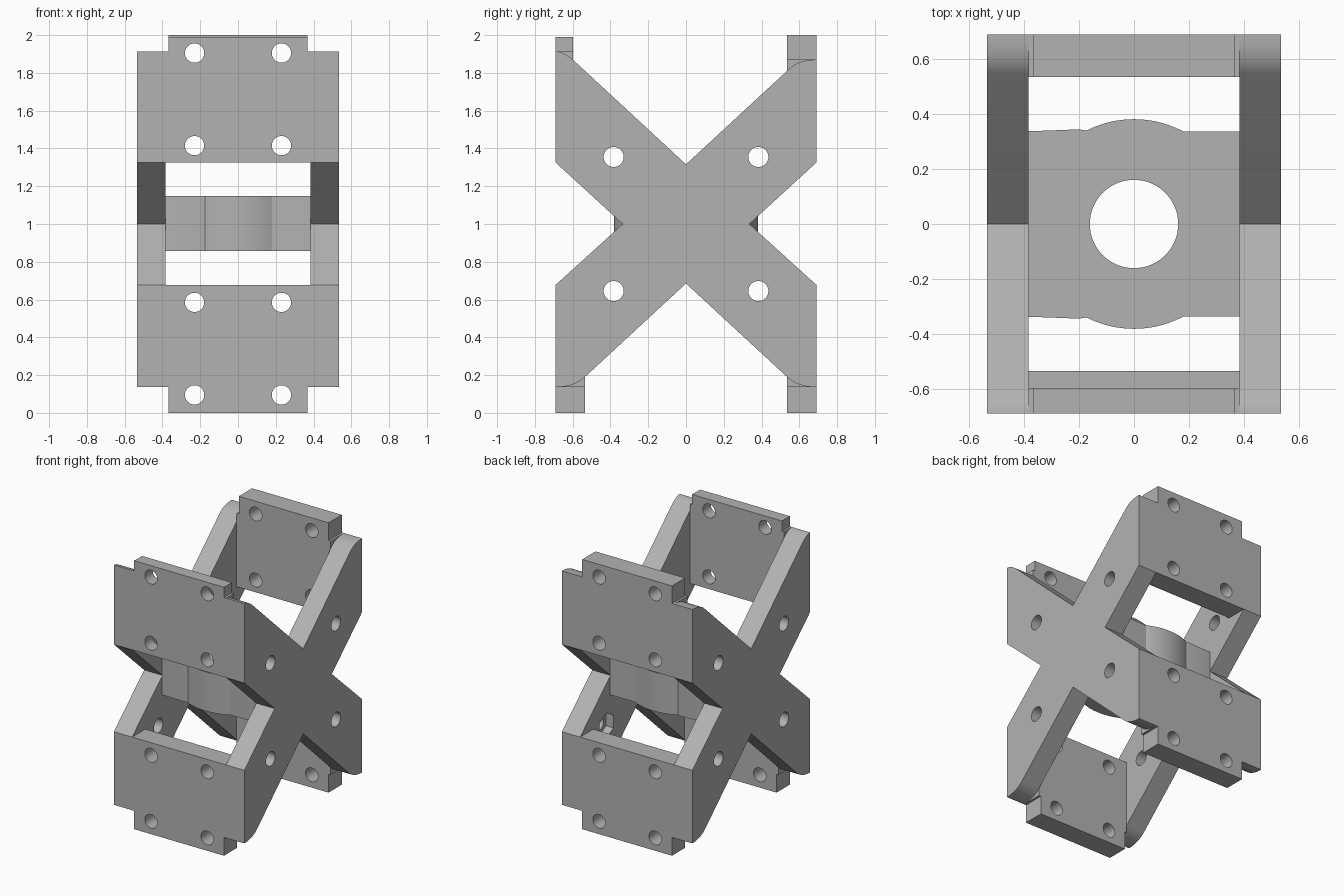
import bpy, bmesh, math

if "Cube" in bpy.data.objects:
    bpy.data.objects.remove(bpy.data.objects["Cube"])

grey = bpy.data.materials.new("plain grey")
grey.diffuse_color = (0.45, 0.45, 0.45, 1)
grey.use_nodes = True
grey.node_tree.nodes["Principled BSDF"].inputs["Base Color"].default_value = grey.diffuse_color

PLACE = {'x': lambda u, v, d: (d, u, v),
         'y': lambda u, v, d: (u, d, v),
         'z': lambda u, v, d: (u, v, d)}


def prism(name, outlines, axis, lo, hi):
    """Extrude one or more closed 2D outlines along an axis into one object."""
    bm = bmesh.new()
    place = PLACE[axis]
    for pts in outlines:
        a = [bm.verts.new(place(u, v, lo)) for u, v in pts]
        b = [bm.verts.new(place(u, v, hi)) for u, v in pts]
        bm.faces.new(a)
        bm.faces.new(b[::-1])
        n = len(pts)
        for i in range(n):
            j = (i + 1) % n
            bm.faces.new((a[i], b[i], b[j], a[j]))
    bmesh.ops.recalc_face_normals(bm, faces=bm.faces)
    me = bpy.data.meshes.new(name)
    bm.to_mesh(me)
    bm.free()
    me.materials.append(grey)
    ob = bpy.data.objects.new(name, me)
    bpy.context.collection.objects.link(ob)
    return ob


def circle(u, v, r, n=40, turn=0.0):
    return [(u + r * math.cos(turn + 2 * math.pi * i / n),
             v + r * math.sin(turn + 2 * math.pi * i / n)) for i in range(n)]


def cut(ob, cutter):
    """Subtract the cutter, bake the result and remove the cutter."""
    mod = ob.modifiers.new("cut", 'BOOLEAN')
    mod.operation, mod.solver, mod.object = 'DIFFERENCE', 'EXACT', cutter
    dg = bpy.context.evaluated_depsgraph_get()
    me = bpy.data.meshes.new_from_object(ob.evaluated_get(dg))
    ob.modifiers.clear()
    ob.data = me
    bpy.data.objects.remove(cutter)


def arm_end(side, start, notch, end):
    """Rounded tip of an arm, from the sloped edge out to the flat outer face."""
    slope = 0.925 if end > 1 else -0.925
    p0 = (start, notch + slope * start)
    p1 = ((end - notch) / slope, end)
    p2 = (0.69, end)
    pts = []
    for i in range(9):
        t = i / 8
        y, z = ((1 - t) ** 2 * p0[k] + 2 * t * (1 - t) * p1[k] + t * t * p2[k] for k in (0, 1))
        pts.append((side * y, z))
    return pts


# X-shaped side plates
HALF, INNER, OUTER = 0.69, 0.385, 0.535
profile = ([(0, 1.316)] + arm_end(1, 0.55, 1.316, 1.87)
           + [(HALF, 1.325), (0.335, 1.0), (HALF, 0.678)]
           + arm_end(1, 0.535, 0.685, 0.136)[::-1] + [(0, 0.685)]
           + arm_end(-1, 0.535, 0.685, 0.136)
           + [(-HALF, 0.678), (-0.335, 1.0), (-HALF, 1.325)]
           + arm_end(-1, 0.587, 1.316, 1.914)[::-1])
bolt_spots = [(y, z) for y in (-0.383, 0.383) for z in (0.645, 1.355)]
for name, lo, hi in (("left_side_plate", -OUTER, -INNER), ("right_side_plate", INNER, OUTER)):
    plate = prism(name, [profile], 'x', lo, hi)
    cut(plate, prism("bolt_cutter", [circle(y, z, 0.053) for y, z in bolt_spots],
                     'x', lo - 0.1, hi + 0.1))
    if lo > 0:  # hexagonal nut pockets on the inner face
        cut(plate, prism("nut_cutter", [circle(y, z, 0.095, 6, math.pi / 6) for y, z in bolt_spots],
                         'x', lo - 0.1, lo + 0.06))

# Mounting plates between the arm tips, each with a narrower tab
mounts = [  # name, y range, edge near the middle, shoulder, tab end
    ("front_upper_mount", -HALF, -0.597, 1.325, 1.914, 1.99),
    ("back_upper_mount", 0.535, HALF, 1.325, 1.87, 2.0),
    ("front_lower_mount", -HALF, -0.535, 0.678, 0.136, 0.0),
    ("back_lower_mount", 0.535, HALF, 0.678, 0.136, 0.0)]
for name, y0, y1, near, shoulder, end in mounts:
    right = [(INNER, near), (INNER, shoulder), (0.368, shoulder), (0.368, end)]
    outline = right + [(-x, z) for x, z in reversed(right)]
    mount = prism(name, [outline], 'y', y0, y1)
    heights = (1.415, 1.905) if end > 1 else (0.095, 0.585)
    cut(mount, prism("screw_cutter", [circle(x, z, 0.051) for x in (-0.23, 0.23) for z in heights],
                     'y', y0 - 0.1, y1 + 0.1))

# Central bridge with bulged front and back and a round bore
R = 0.382
bulge = [(R * math.sin(a), R * math.cos(a))
         for a in (math.radians(-27 + 55 * i / 20) for i in range(21))]
back = [(-INNER, 0.338), (-0.2, 0.345)] + bulge + [(0.2, 0.338), (INNER, 0.338)]
front = [(x, -y) for x, y in reversed(back)]
bridge = prism("central_bridge", [back + front], 'z', 0.857, 1.147)
cut(bridge, prism("bore_cutter", [circle(0, 0, 0.161, 64)], 'z', 0.7, 1.3))

# Smooth the round surfaces, keep the edges crisp
for ob in bpy.context.scene.objects:
    ob.select_set(True)
    bpy.context.view_layer.objects.active = ob
bpy.ops.object.shade_smooth_by_angle(angle=math.radians(25))
